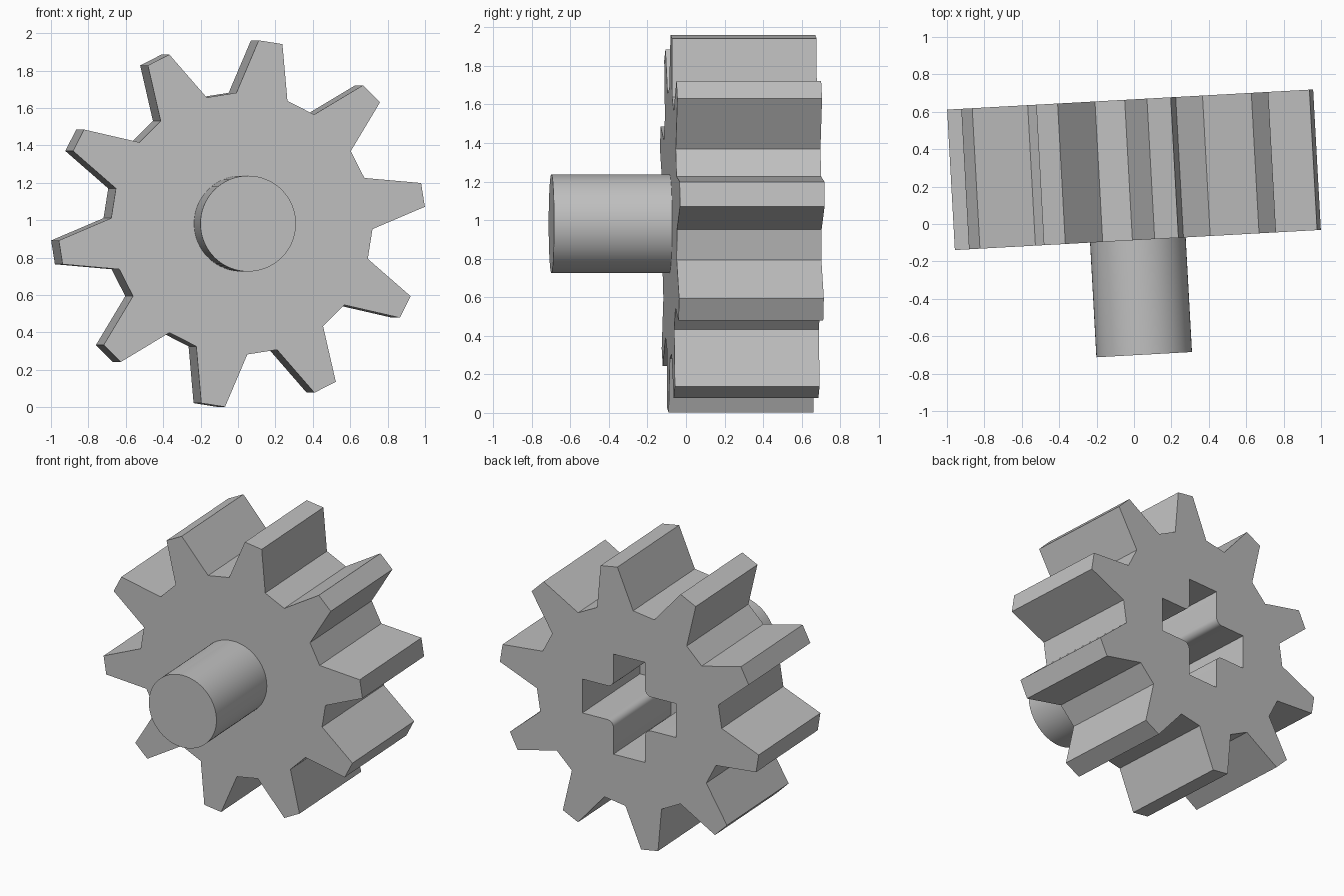
import bpy, bmesh
from math import sin, cos, radians, pi
from mathutils import Matrix, Vector

if "Cube" in bpy.data.objects:
    bpy.data.objects.remove(bpy.data.objects["Cube"])

TEETH = 10
TIP_R, ROOT_R = 0.984, 0.70
BACK, FRONT, SHAFT_END = 0.376, -0.376, -0.99   # along the axle, from gear middle
PLACE = Matrix.Translation((0, 0.29, 0.982)) @ Matrix.Rotation(radians(3.15), 4, "Z")

grey = bpy.data.materials.new("light grey")
grey.use_nodes = True
colour = (0.53, 0.53, 0.53, 1)
grey.diffuse_color = colour
grey.node_tree.nodes["Principled BSDF"].inputs["Base Color"].default_value = colour


def polar(radius, degrees):
    a = radians(degrees)
    return radius * cos(a), radius * sin(a)


def prism(name, outline, y0, y1):
    """Extrude an x-z outline along y."""
    bm = bmesh.new()
    face = bm.faces.new([bm.verts.new((x, y0, z)) for x, z in outline])
    side = bmesh.ops.extrude_face_region(bm, geom=[face])
    moved = [v for v in side["geom"] if isinstance(v, bmesh.types.BMVert)]
    bmesh.ops.translate(bm, verts=moved, vec=(0, y1 - y0, 0))
    bmesh.ops.recalc_face_normals(bm, faces=bm.faces)
    mesh = bpy.data.meshes.new(name)
    bm.to_mesh(mesh)
    bm.free()
    mesh.materials.append(grey)
    obj = bpy.data.objects.new(name, mesh)
    bpy.context.collection.objects.link(obj)
    obj.matrix_world = PLACE
    return obj


def smooth(obj):
    bpy.ops.object.select_all(action="DESELECT")
    obj.select_set(True)
    bpy.context.view_layer.objects.active = obj
    bpy.ops.object.shade_smooth_by_angle(angle=radians(30))


# Toothed wheel: each tooth has two root and two tip corners
outline = []
for i in range(TEETH):
    a = 9 + i * 360 / TEETH
    outline += [polar(ROOT_R, a - 11.4), polar(TIP_R, a - 3.75),
                polar(TIP_R, a + 3.75), polar(ROOT_R, a + 11.4)]
gear = prism("gear_wheel", outline, FRONT, BACK)

# Cross-shaped socket in the back, with rounded inner corners
HALF, REACH, ROUND = 0.12, 0.355, 0.045
cross = []
for q in range(4):
    arm = [(REACH, -HALF), (REACH, HALF)]
    c = HALF + ROUND
    arm += [(c - ROUND * sin(t * pi / 12), c - ROUND * cos(t * pi / 12)) for t in range(7)]
    turn = Matrix.Rotation(q * pi / 2, 2)
    cross += [tuple(turn @ Vector(p)) for p in arm]
cutter = prism("socket_cutter", cross, BACK - 0.70, BACK + 0.1)
cutter.hide_render = True
cutter.hide_viewport = True
cut = gear.modifiers.new("socket", "BOOLEAN")
cut.operation = "DIFFERENCE"
cut.solver = "EXACT"
cut.object = cutter
bpy.context.view_layer.update()

# Apply the cut and drop the helper
cutter.hide_viewport = False
bpy.context.view_layer.objects.active = gear
bpy.ops.object.modifier_apply(modifier=cut.name)
bpy.data.objects.remove(cutter)
smooth(gear)

# Round shaft on the front
shaft = prism("shaft", [polar(0.256, i * 360 / 64) for i in range(64)], SHAFT_END, FRONT + 0.02)
smooth(shaft)
